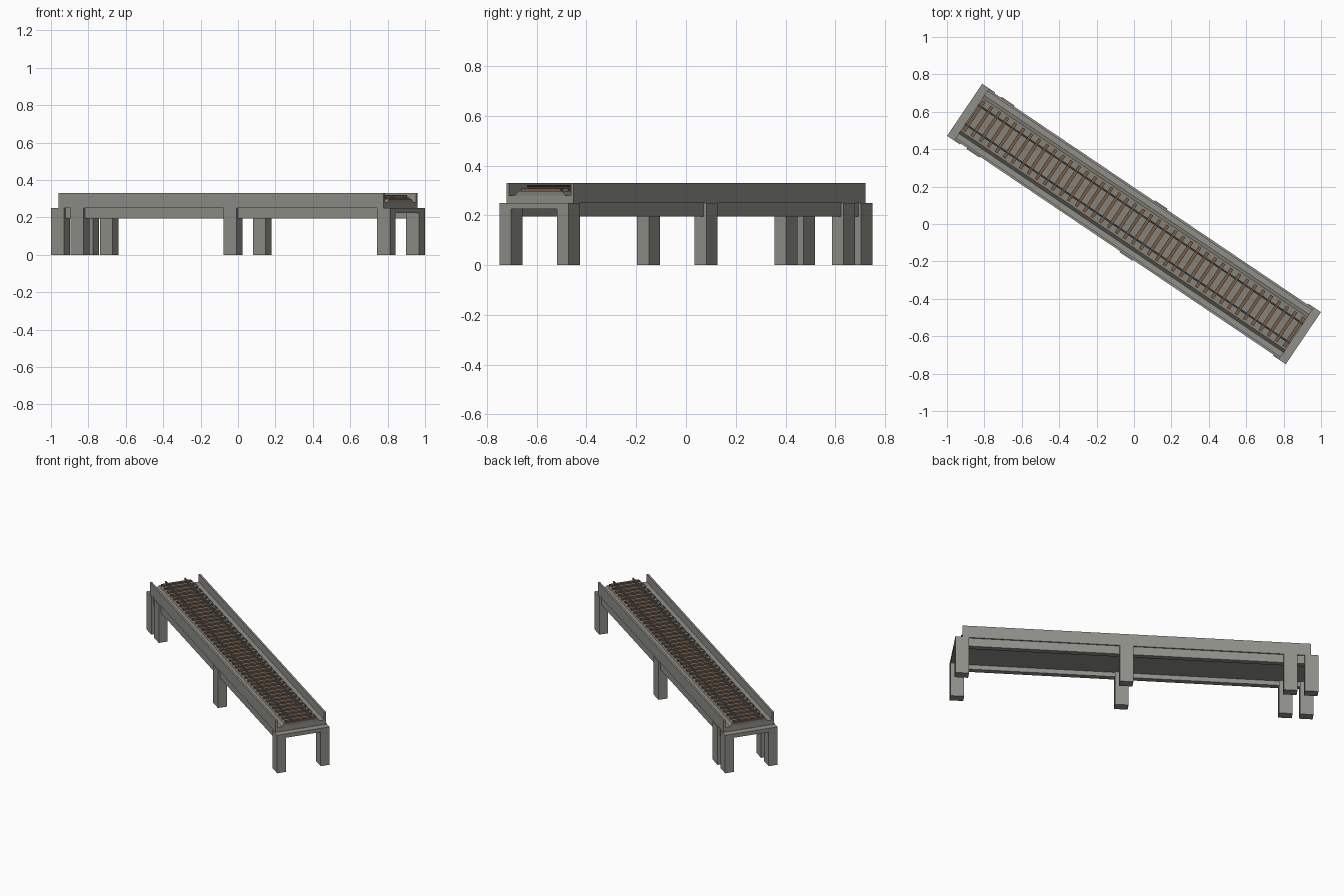
import bpy
import bmesh
import math
from mathutils import Matrix

cube = bpy.data.objects.get("Cube")
if cube:
    bpy.data.objects.remove(cube, do_unlink=True)

# The span runs diagonally, so every part is built straight and then turned
TURN = Matrix.Rotation(math.radians(-34), 4, 'Z')


def material(name, colour):
    m = bpy.data.materials.new(name)
    m.use_nodes = True
    m.diffuse_color = (*colour, 1)
    m.node_tree.nodes["Principled BSDF"].inputs["Base Color"].default_value = (*colour, 1)
    return m


CONCRETE = material("concrete grey", (0.28, 0.278, 0.255))
GRAVEL = material("gravel grey", (0.24, 0.225, 0.19))
WOOD = material("sleeper brown", (0.19, 0.11, 0.065))
STEEL = material("rail steel", (0.14, 0.14, 0.14))


def finish(name, bm, mat):
    bmesh.ops.recalc_face_normals(bm, faces=bm.faces)
    mesh = bpy.data.meshes.new(name)
    bm.to_mesh(mesh)
    bm.free()
    mesh.materials.append(mat)
    obj = bpy.data.objects.new(name, mesh)
    obj.matrix_world = TURN
    bpy.context.collection.objects.link(obj)
    return obj


def box(name, u, v, z, mat):
    """Box from (min, max) ranges along the span, across it and in height."""
    bm = bmesh.new()
    bmesh.ops.create_cube(bm, size=1)
    for p in bm.verts:
        p.co = [r[0] if c < 0 else r[1] for c, r in zip(p.co, (u, v, z))]
    return finish(name, bm, mat)


def extrude(name, section, u, mat):
    """Sweep a (v, z) cross-section along the span."""
    bm = bmesh.new()
    face = bm.faces.new([bm.verts.new((u[0], v, z)) for v, z in section])
    out = bmesh.ops.extrude_face_region(bm, geom=[face])
    new = [g for g in out["geom"] if isinstance(g, bmesh.types.BMVert)]
    bmesh.ops.translate(bm, verts=new, vec=(u[1] - u[0], 0, 0))
    return finish(name, bm, mat)


def sided(side, a, b):
    return sorted((side * a, side * b))


DECK = (-1.048, 1.048)
HALF = 0.168

# Deck slab, girders set back below the parapet walls
box("deck_slab", DECK, (-0.15, 0.15), (0.225, 0.249), CONCRETE)
for label, side in (("left", 1), ("right", -1)):
    box(label + "_girder", DECK, sided(side, 0.12, 0.154), (0.195, 0.25), CONCRETE)
    box(label + "_parapet", DECK, sided(side, 0.15, 0.162), (0.25, 0.33), CONCRETE)

# Piers: two legs and a cap each, with a doubled pier at one end
for i, centre in enumerate((-1.051, -0.925, 0.062, 1.051)):
    u = (centre - 0.041, centre + 0.041)
    box(f"pier_cap_{i}", u, (-HALF, HALF), (0.225, 0.25), CONCRETE)
    for label, side in (("left", 1), ("right", -1)):
        box(f"pier_{label}_leg_{i}", u, sided(side, 0.111, HALF), (0, 0.25), CONCRETE)

# Walkway ledge and the sloped track bed
box("walkway", DECK, (-0.15, 0.15), (0.25, 0.28), CONCRETE)
extrude("track_bed", [(-0.122, 0.28), (-0.106, 0.298), (0.106, 0.298), (0.122, 0.28)],
        DECK, GRAVEL)

# Sleepers
COUNT = 41
for i in range(COUNT):
    c = -1.032 + 2.064 * i / (COUNT - 1)
    box(f"sleeper_{i}", (c - 0.009, c + 0.009), (-0.095, 0.095), (0.296, 0.308), WOOD)

# Slim rails with a foot, web and head
profile = [(0.005, 0.307), (0.005, 0.309), (0.002, 0.31), (0.002, 0.316),
           (0.003, 0.317), (0.003, 0.321)]
section = profile + [(-v, z) for v, z in reversed(profile)]
for label, side in (("left", 1), ("right", -1)):
    extrude(label + "_rail", [(v + side * 0.062, z) for v, z in section], DECK, STEEL)
